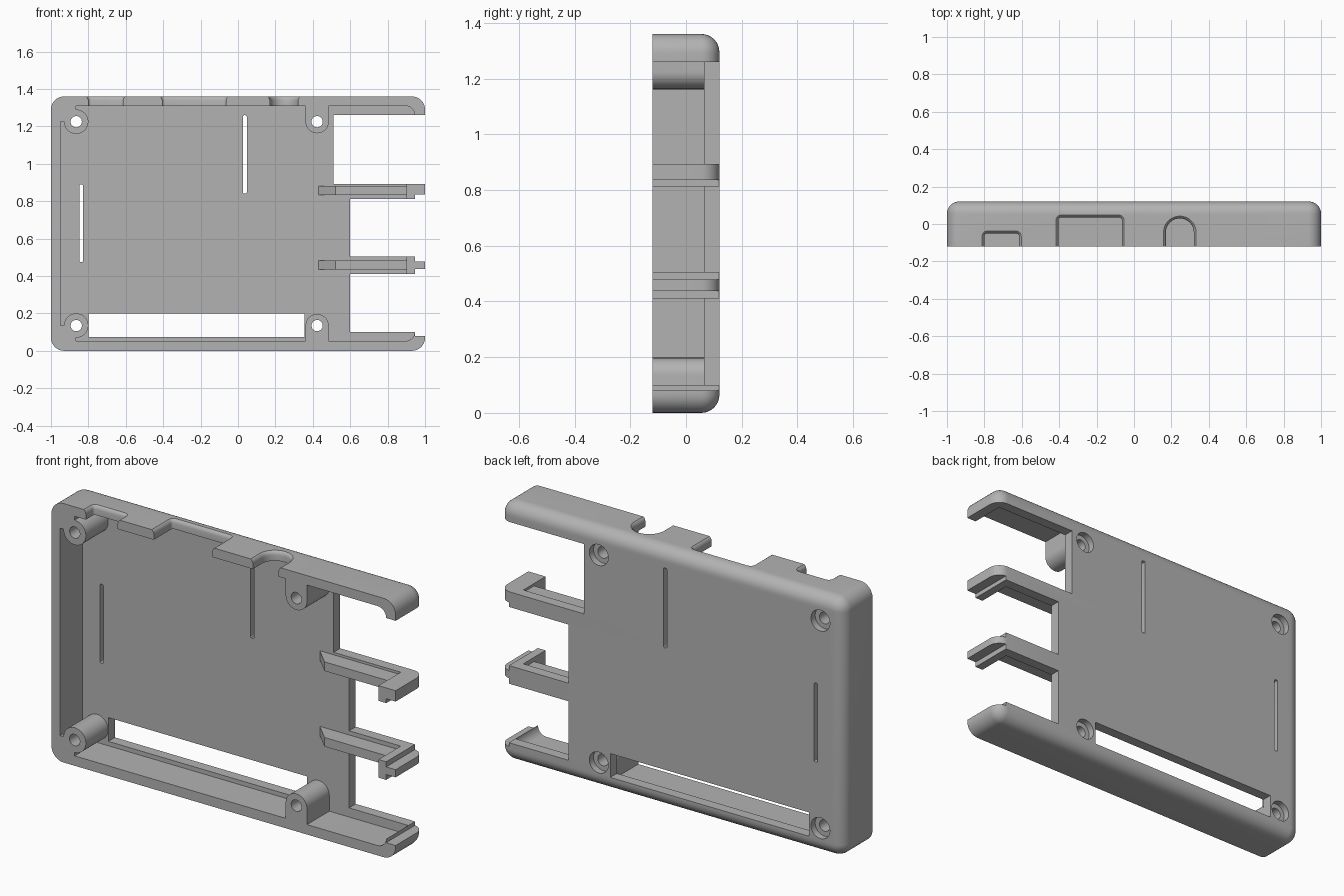
import bpy, bmesh, math

old = bpy.data.objects.get("Cube")
if old:
    bpy.data.objects.remove(old, do_unlink=True)

grey = bpy.data.materials.new("plain_grey")
grey.use_nodes = True
colour = (0.45, 0.45, 0.45, 1)
grey.diffuse_color = colour
grey.node_tree.nodes["Principled BSDF"].inputs["Base Color"].default_value = colour


def rounded_rect(a0, a1, b0, b1, r, grow=0, steps=8):
    """Outline of a rounded rectangle, offset outward by grow."""
    pts = []
    corners = ((a1 - r, b1 - r), (a0 + r, b1 - r), (a0 + r, b0 + r), (a1 - r, b0 + r))
    for i, (ca, cb) in enumerate(corners):
        for k in range(steps + 1):
            t = math.pi / 2 * (i + k / steps)
            pts.append((ca + (r + grow) * math.cos(t), cb + (r + grow) * math.sin(t)))
    return pts


def loft(name, rings, axis):
    """Solid through outlines [(level, points)] stacked along y or z."""
    bm = bmesh.new()
    loops = []
    for level, pts in rings:
        loops.append([bm.verts.new((a, level, b) if axis == "y" else (a, b, level)) for a, b in pts])
    n = len(loops[0])
    for lo, hi in zip(loops, loops[1:]):
        for i in range(n):
            j = (i + 1) % n
            bm.faces.new((lo[i], lo[j], hi[j], hi[i]))
    bm.faces.new(loops[0])
    bm.faces.new(loops[-1])
    bmesh.ops.recalc_face_normals(bm, faces=bm.faces)
    mesh = bpy.data.meshes.new(name)
    bm.to_mesh(mesh)
    bm.free()
    ob = bpy.data.objects.new(name, mesh)
    bpy.context.collection.objects.link(ob)
    mesh.materials.append(grey)
    return ob


def block(x0, x1, z0, z1, y0=-0.3, y1=0.3):
    pts = [(x0, z0), (x1, z0), (x1, z1), (x0, z1)]
    return loft("cutter", [(y0, pts), (y1, pts)], "y")


def rod(x, z, r, y0=-0.3, y1=0.3):
    pts = [(x + r * math.cos(i * math.pi / 20), z + r * math.sin(i * math.pi / 20)) for i in range(40)]
    return loft("cutter", [(y0, pts), (y1, pts)], "y")


def subtract(target, cutter):
    mod = target.modifiers.new("cut", "BOOLEAN")
    mod.operation = "DIFFERENCE"
    mod.solver = "EXACT"
    mod.object = cutter
    bpy.context.view_layer.objects.active = target
    bpy.ops.object.modifier_apply(modifier=mod.name)
    bpy.data.objects.remove(cutter, do_unlink=True)


# Outer body: rounded corners and a full round on the back edge
R, H = 0.065, 1.36
levels = [(-0.12, 0)]
for k in range(9):
    t = math.pi / 2 * k / 8
    levels.append((0.12 - R + R * math.sin(t), -R * (1 - math.cos(t))))
shell = loft("case_shell", [(y, rounded_rect(-1, 1, 0, H, 0.07, g)) for y, g in levels], "y")

# Inner cavity, with bosses, ribs and clip posts left standing
inside = rounded_rect(-0.95, 0.945, 0.052, 1.31, 0.05)
core = loft("cavity", [(-0.3, inside), (0.065, inside)], "y")
screws = [(x, z) for x in (-0.865, 0.423) for z in (0.135, 1.225)]
for x, z in screws:
    z0, z1 = (z, 1.5) if z > 1 else (-0.2, z)
    if x < 0:
        subtract(core, rod(x, z, 0.065))
        subtract(core, block(-1.1, x, z0, z1))
    else:
        subtract(core, rod(x, z, 0.062))
        subtract(core, block(x - 0.062, x + 0.062, z0, z1))
arms = [(0.41, 0.505, 0.435, 0.483), (0.813, 0.893, 0.832, 0.88)]
rib_profile = [(0.43, 0.065), (0.52, -0.025), (0.95, -0.025), (0.95, 0.2), (0.43, 0.2)]
for low, high, rib_low, rib_high in arms:
    subtract(core, block(0.9, 1.1, low, high))
    subtract(core, loft("rib", [(rib_low, rib_profile), (rib_high, rib_profile)], "z"))
subtract(shell, core)

# Open right end between the arms
for x0, z0, z1 in ((0.51, 0.893, 1.26), (0.6, 0.505, 0.813), (0.6, 0.1, 0.41)):
    subtract(shell, block(x0, 1.2, z0, z1))

# Narrow outer faces of the clip posts and lower lip
for z0, z1 in ((0.08, 0.15), (0.38, 0.438), (0.478, 0.53), (0.78, 0.836)):
    subtract(shell, block(0.945, 1.2, z0, z1))

# Long window and two thin slots in the back plate
subtract(shell, block(-0.799, 0.356, 0.075, 0.2))
for x, z0, z1 in ((0.037, 0.84, 1.26), (-0.838, 0.475, 0.89)):
    slot = rounded_rect(x - 0.01, x + 0.01, z0, z1, 0.008, steps=3)
    subtract(shell, loft("slot", [(-0.3, slot), (0.3, slot)], "y"))

# Screw holes with counterbores on the back
for x, z in screws:
    subtract(shell, rod(x, z, 0.03))
    subtract(shell, rod(x, z, 0.055, 0.085, 0.3))

# Port openings in the top wall, flared at the outer edge
flare = [(1.27, 0), (1.34, 0), (1.348, 0.002), (1.356, 0.007), (1.362, 0.015)]
for x0, x1, y1, r in ((-0.8, -0.615, -0.05, 0.015), (-0.405, -0.065, 0.035, 0.015), (0.17, 0.32, 0.03, 0.0749)):
    subtract(shell, loft("port", [(z, rounded_rect(x0, x1, -0.4, y1, r, g)) for z, g in flare], "z"))

# Shading
bpy.ops.object.select_all(action="DESELECT")
shell.select_set(True)
bpy.context.view_layer.objects.active = shell
bpy.ops.object.shade_smooth_by_angle(angle=math.radians(30))
